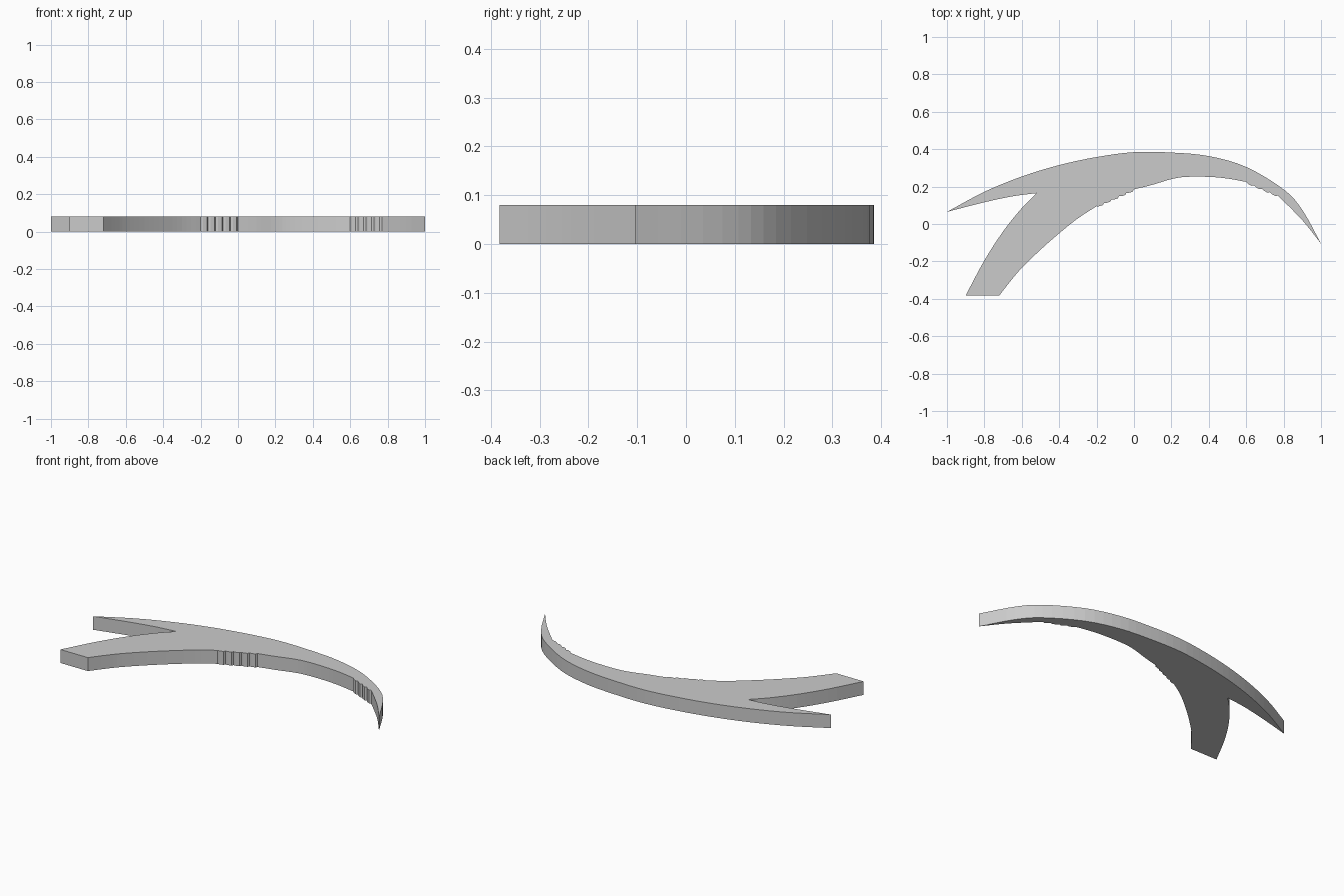
import bpy
import bmesh
from mathutils import Vector

THICKNESS = 0.08

if "Cube" in bpy.data.objects:
    bpy.data.objects.remove(bpy.data.objects["Cube"], do_unlink=True)


def smooth_path(points, steps=4):
    """Catmull-Rom samples through the points, leaving out the last one."""
    p = [Vector(q) for q in points]
    p = [2 * p[0] - p[1]] + p + [2 * p[-1] - p[-2]]
    out = []
    for a, b, c, d in zip(p, p[1:], p[2:], p[3:]):
        for i in range(steps):
            t = i / steps
            out.append(0.5 * (2 * b + (c - a) * t + (2 * a - 5 * b + 4 * c - d) * t**2
                              + (3 * b - a - 3 * c + d) * t**3))
    return out


def notched_path(start, end, count, depth):
    """Small ragged steps along a line, leaving out the end point."""
    a, b = Vector(start), Vector(end)
    along = (b - a) / count
    side = Vector((-along.y, along.x)).normalized() * depth
    out = []
    for i in range(count):
        base = a + along * i
        out += [base, base + along * 0.25 - side, base + along * 0.75 - side * 0.7]
    return out


# Outline sections, running clockwise from the left-hand point
outer_arc = [(-1, .065), (-.8, .172), (-.6, .254), (-.4, .315), (-.2, .358), (0, .384),
             (.2, .382), (.4, .363), (.6, .305), (.8, .185), (.9, .075), (1, -.105)]
tip_inner = [(1, -.105), (.9, .02), (.77, .152)]
inner_crest = [(.6, .225), (.5, .243), (.4, .252), (.28, .252), (.2, .24), (.1, .21), (0, .185)]
stem_front = [(-.2, .095), (-.3, .03), (-.4, -.05), (-.5, -.138), (-.6, -.235),
              (-.66, -.305), (-.72, -.382)]
stem_back = [(-.9, -.382), (-.8, -.195), (-.7, -.04), (-.6, .085), (-.52, .165)]
prong_inner = [(-.52, .165), (-.65, .148), (-.8, .116), (-1, .065)]

outline = smooth_path(outer_arc) + smooth_path(tip_inner)
outline += notched_path(tip_inner[-1], inner_crest[0], 4, -0.008)
outline += smooth_path(inner_crest)
outline += notched_path(inner_crest[-1], stem_front[0], 5, -0.008)
outline += smooth_path(stem_front) + [Vector(stem_front[-1])]
outline += smooth_path(stem_back) + smooth_path(prong_inner)

# Curved forked blade, extruded upward from the ground
bm = bmesh.new()
base = bm.faces.new([bm.verts.new((p.x, p.y, 0)) for p in outline])
top = bmesh.ops.extrude_face_region(bm, geom=[base], use_keep_orig=True)
bmesh.ops.translate(bm, vec=(0, 0, THICKNESS),
                    verts=[v for v in top["geom"] if isinstance(v, bmesh.types.BMVert)])
bmesh.ops.recalc_face_normals(bm, faces=bm.faces)
bmesh.ops.triangulate(bm, faces=[f for f in bm.faces if len(f.verts) > 4])
mesh = bpy.data.meshes.new("forked_blade")
bm.to_mesh(mesh)
bm.free()
blade = bpy.data.objects.new("forked_blade", mesh)
bpy.context.collection.objects.link(blade)

# Single grey colour
grey = bpy.data.materials.new("plain_grey")
grey.use_nodes = True
grey.diffuse_color = (0.6, 0.6, 0.6, 1)
grey.node_tree.nodes["Principled BSDF"].inputs["Base Color"].default_value = (0.6, 0.6, 0.6, 1)
mesh.materials.append(grey)
